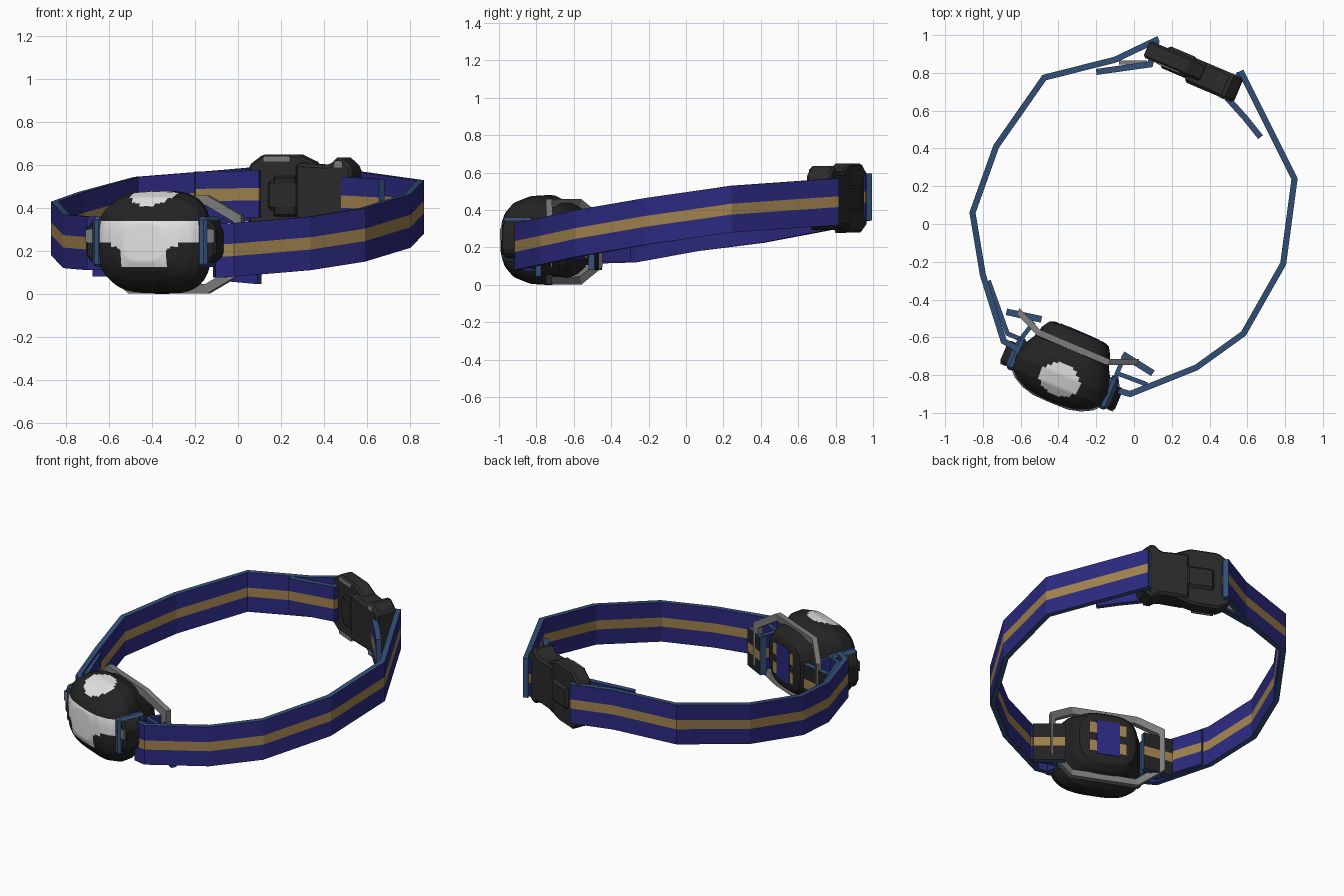
import bpy, bmesh, math
from mathutils import Matrix, Vector

if "Cube" in bpy.data.objects:
    bpy.data.objects.remove(bpy.data.objects["Cube"])

def mat(name, rgb):
    m = bpy.data.materials.new(name)
    m.diffuse_color = (*rgb, 1)
    m.use_nodes = True
    m.node_tree.nodes["Principled BSDF"].inputs["Base Color"].default_value = m.diffuse_color
    return m

NAVY = mat("navy webbing", (0.024, 0.022, 0.21))
GOLD = mat("gold stripe", (0.35, 0.22, 0.075))
STEEL = mat("steel blue edge", (0.033, 0.08, 0.19))
BLACK = mat("black shell", (0.017, 0.017, 0.017))
DARK = mat("dark plastic", (0.024, 0.024, 0.024))
GREY = mat("grey frame", (0.2, 0.2, 0.2))
WHITE = mat("white lens", (0.78, 0.78, 0.78))

LAMP = Matrix.Translation((-0.37, -0.77, 0.24)) @ Matrix.Rotation(math.radians(-23), 4, 'Z')
BUCKLE = Matrix.Translation((0.31, 0.81, 0.46)) @ Matrix.Rotation(math.radians(-23), 4, 'Z')

def finish(name, bm, mats, matrix=Matrix(), smooth=None, bevel=0):
    bmesh.ops.recalc_face_normals(bm, faces=bm.faces)
    me = bpy.data.meshes.new(name)
    bm.to_mesh(me)
    bm.free()
    for m in mats:
        me.materials.append(m)
    ob = bpy.data.objects.new(name, me)
    bpy.context.collection.objects.link(ob)
    ob.matrix_world = matrix
    if bevel:
        b = ob.modifiers.new("bevel", 'BEVEL')
        b.width, b.segments = bevel, 1
    if smooth:
        bpy.context.view_layer.objects.active = ob
        ob.select_set(True)
        bpy.ops.object.shade_smooth_by_angle(angle=math.radians(smooth))
        ob.select_set(False)
    return ob

def box(name, lo, hi, m, matrix, bevel=0):
    bm = bmesh.new()
    bmesh.ops.create_cube(bm, size=1)
    for v in bm.verts:
        v.co = [(a + b) / 2 + c * (b - a) for a, b, c in zip(lo, hi, v.co)]
    return finish(name, bm, [m], matrix, bevel=bevel)

def prism(name, profile, v0, v1, m, matrix, bevel=0):
    """Profile in the local x-z plane, extruded along local y."""
    bm = bmesh.new()
    f = bm.faces.new([bm.verts.new((x, v0, z)) for x, z in profile])
    ext = bmesh.ops.extrude_face_region(bm, geom=[f])
    for g in ext['geom']:
        if isinstance(g, bmesh.types.BMVert):
            g.co.y = v1
    bm.faces.new([v for v in f.verts]) if not f.is_valid else None
    return finish(name, bm, [m], matrix, bevel=bevel)

def band(name, pts, hw=0.125, t=0.032, inner=NAVY):
    """Upright webbing along (x, y, z centre) points, striped on both faces."""
    bm = bmesh.new()
    P = [Vector(p) for p in pts]
    segs = [(b - a).to_2d().normalized() for a, b in zip(P, P[1:])]
    nrm = [Vector((-d.y, d.x)) for d in segs]
    s = 0.029
    rings = []
    for i, p in enumerate(P):
        a, b = nrm[max(i - 1, 0)], nrm[min(i, len(nrm) - 1)]
        n = (a + b).normalized()
        n = n * min(1 / max(n.dot(a), 0.1), 1.4) * t / 2
        prof = [(1, -hw), (1, -s), (1, s), (1, hw), (-1, hw), (-1, s), (-1, -s), (-1, -hw)]
        rings.append([bm.verts.new((p.x + n.x * k, p.y + n.y * k, p.z + h)) for k, h in prof])
    for i, (r, q) in enumerate(zip(rings, rings[1:])):
        mid = (P[i] + P[i + 1]).to_2d()
        left_is_inner = nrm[i].dot(mid) < 0
        for j in range(8):
            k = (j + 1) % 8
            f = bm.faces.new((r[j], r[k], q[k], q[j]))
            if j in (3, 7):
                f.material_index = 2
            elif j in (1, 5):
                f.material_index = 1
            else:
                f.material_index = 3 if (j < 3) == left_is_inner else 0
    for r in (rings[0], rings[-1]):
        bm.faces.new(r).material_index = 2
    return finish(name, bm, [NAVY, GOLD, STEEL, inner])

# Main strap, right and left runs
band("strap_right", [(-0.10, -0.80, .2), (-0.09, -0.88, .2), (-0.02, -0.90, .205), (0.33, -0.76, .235),
                     (0.58, -0.58, .275), (0.79, -0.21, .34), (0.85, 0.24, .405), (0.565, 0.81, .445)])
band("strap_left", [(-0.62, -0.66, .235), (-0.69, -0.62, .235), (-0.80, -0.27, .245), (-0.855, 0.06, .305),
                    (-0.73, 0.41, .35), (-0.475, 0.775, .42), (-0.10, 0.87, .45), (0.13, 0.98, .47)])
# Folded strap ends at the buckle
band("tail_buckle_left", [(0.12, 0.965, .47), (0.085, 0.845, .465), (-0.20, 0.805, .46)], hw=0.11)
band("tail_buckle_right", [(0.56, 0.80, .445), (0.50, 0.66, .43), (0.59, 0.56, .425), (0.67, 0.46, .42)], hw=0.115)
# Folded strap ends at the lamp
band("tail_lamp_right", [(-0.06, -0.69, .18), (0.10, -0.79, .165)], hw=0.12, t=0.035, inner=BLACK)
band("tail_lamp_left", [(-0.49, -0.505, .2), (-0.675, -0.465, .2)], hw=0.12, t=0.035, inner=BLACK)
band("link_lamp_right", [(-0.05, -0.70, .19), (-0.09, -0.79, .2), (0.07, -0.85, .205)], hw=0.115, t=0.024)
band("link_lamp_left", [(-0.53, -0.52, .22), (-0.60, -0.61, .23), (-0.67, -0.58, .235), (-0.77, -0.30, .24)], hw=0.115, t=0.024)

# Lamp shell: lofted rounded sections (depth, half width, half height)
SECT = [(-.19, .02, .02), (-.188, .10, .09), (-.17, .17, .135), (-.14, .225, .175), (-.10, .265, .21),
        (-.03, .275, .236), (.04, .25, .24), (.10, .215, .215), (.165, .195, .19), (.205, .17, .16), (.215, .14, .13)]
N, STEPS = 96, 6
bm = bmesh.new()
rings = []
for i in range((len(SECT) - 1) * STEPS + 1):
    k = min(i // STEPS, len(SECT) - 2)
    f = i / STEPS - k
    v, a, b = [p + (q - p) * f for p, q in zip(SECT[k], SECT[k + 1])]
    ring = []
    for j in range(N):
        c, s = math.cos(math.tau * j / N), math.sin(math.tau * j / N)
        ring.append(bm.verts.new((a * math.copysign(abs(c) ** .66, c), v, b * math.copysign(abs(s) ** .66, s))))
    rings.append(ring)
for r, q in zip(rings, rings[1:]):
    for j in range(N):
        bm.faces.new((r[j], r[(j + 1) % N], q[(j + 1) % N], q[j]))
bm.faces.new(rings[0])
bm.faces.new(rings[-1])
# Cut clean lens borders
for co, no in (((0, 0, .10), (0, 0, 1)), ((0, 0, -.115), (0, 0, 1)), ((.115, 0, 0), (1, 0, 0)), ((-.115, 0, 0), (1, 0, 0))):
    bmesh.ops.bisect_plane(bm, geom=bm.verts[:] + bm.edges[:] + bm.faces[:], plane_co=co, plane_no=no)
for f in bm.faces:
    u, v, z = f.calc_center_median()
    z += 0.24
    half = .255 if z > .255 else (.115 + (z - .205) * 2.4 if z > .205 else .115)
    if v < -.06 and .125 < z < .34 and abs(u) < half:
        f.material_index = 1                      # front lens
    elif z > .36 and (u / .11) ** 2 + ((v + .06) / .085) ** 2 < 1:
        f.material_index = 1                      # top button
finish("lamp_shell", bm, [BLACK, WHITE], LAMP, smooth=35)

# Side lugs with webbing loops
for sgn, side in ((-1, "left"), (1, "right")):
    lug = [(sgn * x, z) for x, z in ((.25, -.10), (.29, -.10), (.33, -.06), (.33, .06), (.29, .11), (.25, .11))]
    prism("side_lug_" + side, lug, -.10, .03, BLACK, LAMP, bevel=.012)
    xs = sorted((sgn * .24, sgn * .29))
    box("side_loop_" + side, (xs[0], -.115, -.115), (xs[1], .07, .12), STEEL, LAMP, bevel=.015)
    xs = sorted((sgn * .29, sgn * .325))
    box("lug_patch_" + side, (xs[0], -.105, .0), (xs[1], -.06, .06), GREY, LAMP)

# Bowed frame around the back of the lamp
bm = bmesh.new()
def octagon(hu, hz, cu, cz):
    return [(hu, -cz), (hu, cz), (cu, hz), (-cu, hz), (-hu, cz), (-hu, -cz), (-cu, -hz), (cu, -hz)]
loops = []
for loop in (octagon(.345, .228, .2, .135), octagon(.312, .185, .19, .105)):
    for dv in (0, .035):
        loops.append([bm.verts.new((u, .105 + .06 * max(abs(u) - .19, 0) / .14 + dv, z - .01)) for u, z in loop])
for a, b in ((0, 1), (1, 3), (3, 2), (2, 0)):
    for j in range(8):
        k = (j + 1) % 8
        bm.faces.new((loops[a][j], loops[a][k], loops[b][k], loops[b][j]))
finish("back_frame", bm, [GREY], LAMP)

# Webbing patch set in the back of the shell
box("back_pad", (-.07, .21, -.11), (.07, .219, .11), NAVY, LAMP)
for x in (-.09, .09):
    for z in (-.06, .06):
        box("back_pad_stripe", (x - .02, .21, z - .035), (x + .02, .218, z + .035), GOLD, LAMP)

# Side release buckle: clip half, socket half, latch
clip = [(-.27, -.14), (-.20, -.18), (-.06, -.18), (.06, -.15), (.06, .15), (-.03, .19), (-.20, .19), (-.27, .14)]
prism("buckle_clip", clip, -.035, .06, DARK, BUCKLE, bevel=.012)
socket = [(-.02, -.15), (.15, -.145), (.20, -.175), (.265, -.13), (.265, .13), (.20, .185), (.15, .14), (-.02, .15)]
prism("buckle_socket", socket, -.07, .07, DARK, BUCKLE, bevel=.015)
box("buckle_latch", (-.17, -.05, -.07), (.0, .075, .07), DARK, BUCKLE, bevel=.015)
box("buckle_tongue", (-.14, -.05, -.10), (-.02, .0, .09), BLACK, BUCKLE, bevel=.01)
for z in (-.17, .17):
    box("buckle_patch", (-.19, -.039, z - .012), (-.06, -.03, z + .012), GREY, BUCKLE)
    box("socket_patch", (.18, -.073, z * .85 - .015), (.22, -.06, z * .85 + .015), GREY, BUCKLE)
box("strap_slider", (-.08, .845, .36), (.07, .865, .56), GREY, Matrix())
